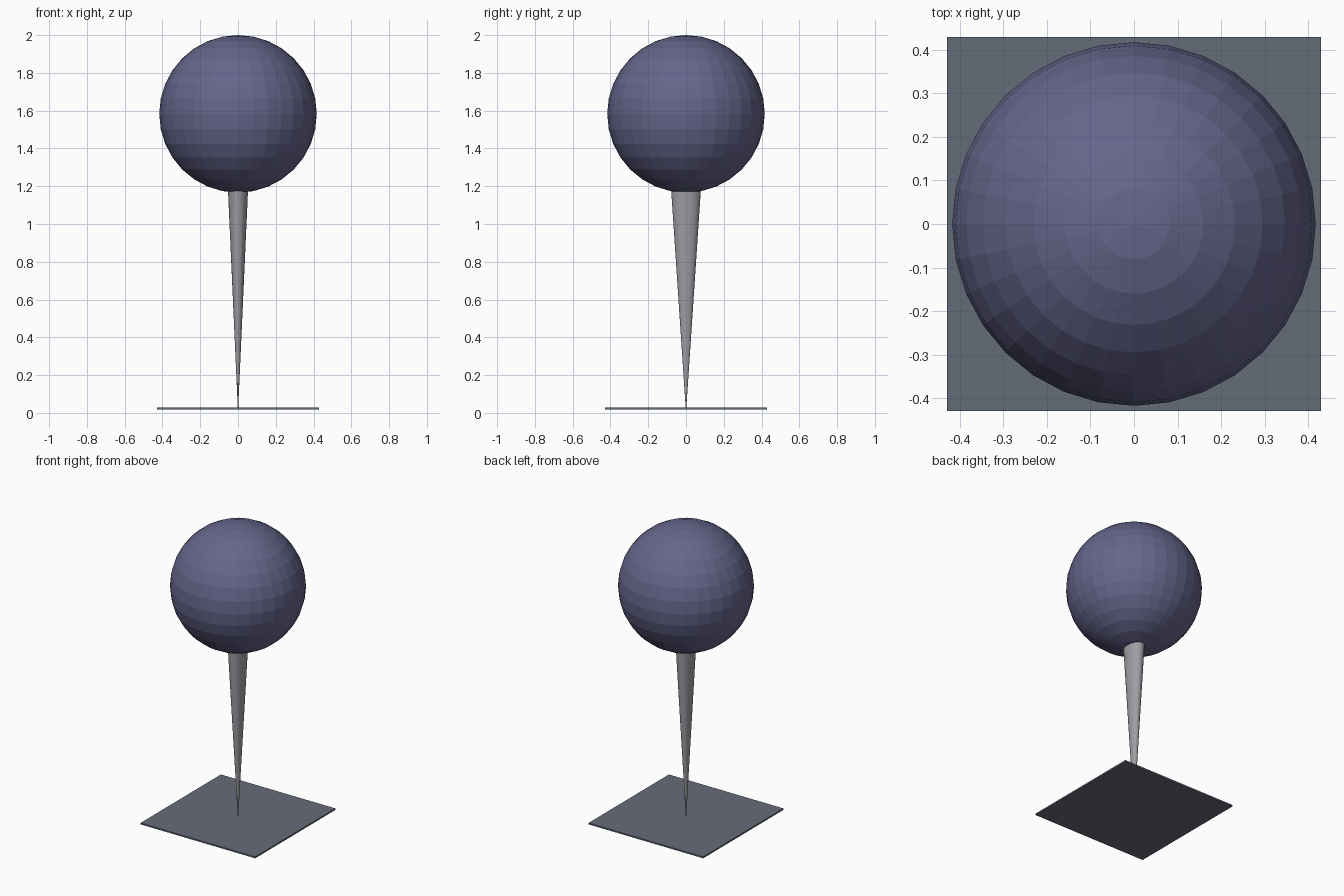
import bpy

if "Cube" in bpy.data.objects:
    bpy.data.objects.remove(bpy.data.objects["Cube"])

# Round ball on top (flat-faced)
bpy.ops.mesh.primitive_uv_sphere_add(segments=32, ring_count=16, radius=0.417,
                                     location=(0, 0, 1.583))
ball = bpy.context.object
ball.name = "ball"
mat = bpy.data.materials.new("ball_blue")
mat.diffuse_color = (0.13, 0.13, 0.26, 1)
mat.use_nodes = True
mat.node_tree.nodes["Principled BSDF"].inputs["Base Color"].default_value = mat.diffuse_color
ball.data.materials.append(mat)

# Oval spike, point down, its wide end just inside the ball
TOP = 1.2
bpy.ops.mesh.primitive_cone_add(vertices=32, radius1=0, radius2=1, depth=TOP,
                                location=(0, 0, TOP / 2))
spike = bpy.context.object
spike.name = "spike"
spike.scale = (0.054, 0.08, 1)
mat = bpy.data.materials.new("spike_grey")
mat.diffuse_color = (0.35, 0.34, 0.37, 1)
mat.use_nodes = True
mat.node_tree.nodes["Principled BSDF"].inputs["Base Color"].default_value = mat.diffuse_color
spike.data.materials.append(mat)

# Thin square base plate
bpy.ops.mesh.primitive_cube_add(size=1, location=(0, 0, 0.024))
plate = bpy.context.object
plate.name = "base_plate"
plate.scale = (0.857, 0.857, 0.01)
mat = bpy.data.materials.new("plate_slate")
mat.diffuse_color = (0.13, 0.15, 0.19, 1)
mat.use_nodes = True
mat.node_tree.nodes["Principled BSDF"].inputs["Base Color"].default_value = mat.diffuse_color
plate.data.materials.append(mat)
